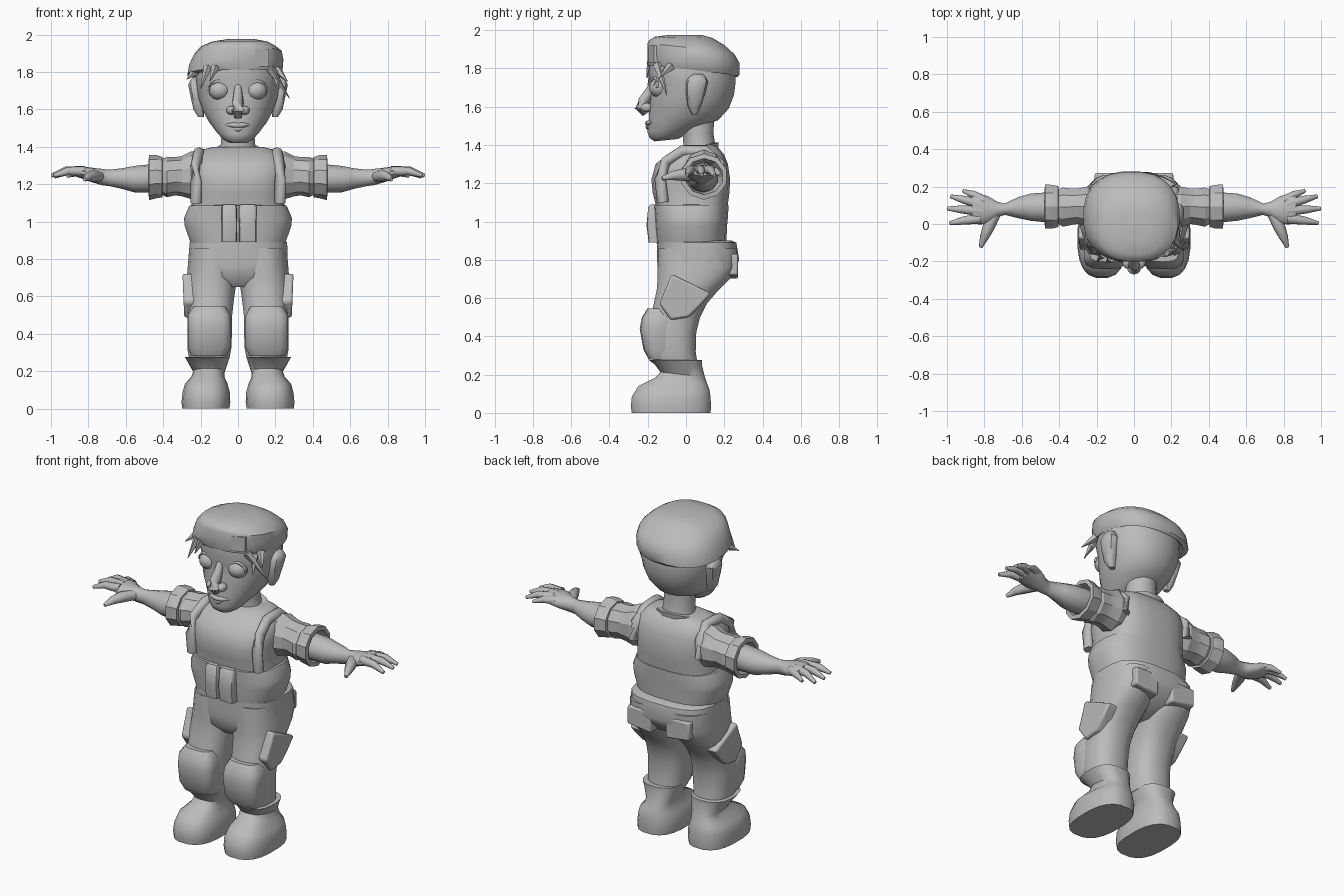
import bpy, bmesh, math
from mathutils import Vector

GREY = bpy.data.materials.new("plain grey")
GREY.diffuse_color = (0.5, 0.5, 0.5, 1)


def finish(name, bm, angle=38):
    bmesh.ops.recalc_face_normals(bm, faces=bm.faces)
    me = bpy.data.meshes.new(name)
    bm.to_mesh(me)
    bm.free()
    ob = bpy.data.objects.new(name, me)
    bpy.context.collection.objects.link(ob)
    me.materials.append(GREY)
    bpy.ops.object.select_all(action='DESELECT')
    ob.select_set(True)
    bpy.context.view_layer.objects.active = ob
    if angle:
        bpy.ops.object.shade_smooth_by_angle(angle=math.radians(angle))
    return ob


def skin(name, rings, angle=38):
    """Bridge point rings and cap both ends."""
    bm = bmesh.new()
    vr = [[bm.verts.new(p) for p in r] for r in rings]
    n = len(vr[0])
    for a, b in zip(vr, vr[1:]):
        for i in range(n):
            j = (i + 1) % n
            bm.faces.new((a[i], a[j], b[j], b[i]))
    bm.faces.new(vr[0])
    bm.faces.new(vr[-1])
    return finish(name, bm, angle)


def oval(a0, a1, b0, b1, n, p):
    """Superellipse outline inside a rectangle."""
    pts = []
    for i in range(n):
        t = 2 * math.pi * (i + 0.5) / n
        c, s = math.cos(t), math.sin(t)
        pts.append(((a0 + a1) / 2 + (a1 - a0) / 2 * math.copysign(abs(c) ** (2 / p), c),
                    (b0 + b1) / 2 + (b1 - b0) / 2 * math.copysign(abs(s) ** (2 / p), s)))
    return pts


def stack(name, rows, side=1, n=20, p=2.4, angle=38):
    """Upright loft; row = z, x0, x1, y0, y1, [slope along y, slope along x]."""
    rings = []
    for z, x0, x1, y0, y1, *sl in rows:
        sy, sx = (sl + [0, 0])[:2]
        rings.append([(side * x, y, z + sy * (y - (y0 + y1) / 2) + sx * (x - (x0 + x1) / 2))
                      for x, y in oval(x0, x1, y0, y1, n, p)])
    return skin(name, rings, angle)


def limb(name, rows, side, n=14, p=2, angle=38):
    """Sideways loft; row = x, y0, y1, z0, z1."""
    return skin(name, [[(side * x, y, z) for y, z in oval(y0, y1, z0, z1, n, p)]
                       for x, y0, y1, z0, z1 in rows], angle)


def tube(name, path, side=1, n=8, angle=60):
    """Tapered tube; path = x, y, z, radius."""
    pts = [Vector((side * x, y, z)) for x, y, z, r in path]
    rings = []
    for i, c in enumerate(pts):
        d = (pts[min(i + 1, len(pts) - 1)] - pts[max(i - 1, 0)]).normalized()
        u = d.cross(Vector((0, 0, 1)) if abs(d.z) < 0.9 else Vector((1, 0, 0))).normalized()
        v = d.cross(u)
        r = path[i][3]
        rings.append([c + r * (math.cos(2 * math.pi * k / n) * u + math.sin(2 * math.pi * k / n) * v)
                      for k in range(n)])
    return skin(name, rings, angle)


def ball(name, c, scale, angle=60):
    bm = bmesh.new()
    bmesh.ops.create_uvsphere(bm, u_segments=16, v_segments=10, radius=1)
    for v in bm.verts:
        v.co = Vector((v.co.x * scale[0], v.co.y * scale[1], v.co.z * scale[2])) + Vector(c)
    return finish(name, bm, angle)


def bevelled(ob, w):
    m = ob.modifiers.new("soft edges", 'BEVEL')
    m.width, m.segments = w, 2


# Trousers: seat block joining both legs
stack("seat", [(0.65, -.08, .08, -.10, .10), (0.70, -.20, .20, -.145, .20), (0.76, -.265, .265, -.15, .26),
               (0.80, -.268, .268, -.153, .28), (0.89, -.26, .265, -.152, .265), (0.90, -.24, .24, -.13, .24)], p=2.9)

# Torso, wide lower belt, collar and pouches
stack("vest", [(.885, -.24, .24, -.145, .205), (1.0, -.26, .26, -.155, .212), (1.09, -.25, .25, -.16, .22),
               (1.15, -.245, .245, -.175, .228), (1.22, -.25, .25, -.182, .232), (1.30, -.255, .255, -.16, .22),
               (1.35, -.235, .235, -.10, .20), (1.385, -.19, .19, -.045, .17), (1.40, -.13, .13, -.01, .15)], n=24, p=2.9)
stack("belt_band", [(.885, -.255, .255, -.155, .212), (.98, -.288, .288, -.163, .216), (1.02, -.29, .29, -.165, .22),
                    (1.085, -.262, .262, -.172, .224), (1.09, -.24, .24, -.15, .21)], n=24, p=2.7)
stack("collar", [(1.345, -.13, .13, -.085, .17, .25), (1.385, -.13, .13, -.06, .175, .25),
                 (1.39, -.10, .10, -.03, .15, .25)], n=12)
for s, w in ((-1, .088), (1, .1)):
    stack("belt_pouch", [(.89, .006, w, -.195, -.12), (.98, .004, w, -.207, -.12), (1.075, .006, w, -.198, -.12),
                         (1.09, .012, w - .006, -.185, -.12)], s, n=12, p=6)

for s in (-1, 1):
    # Chest strap over the shoulder
    tube("shoulder_strap", [(.225, -.12, 1.10, .03), (.225, -.135, 1.22, .03), (.222, -.105, 1.31, .03),
                            (.21, -.02, 1.368, .03), (.205, .10, 1.368, .03), (.215, .175, 1.30, .03),
                            (.225, .185, 1.2, .03)], s)
    # Trouser legs
    stack("trouser_leg", [(.265, .045, .262, -.17, .06), (.32, .035, .272, -.19, .052), (.42, .03, .27, -.19, .055),
                          (.50, .03, .27, -.185, .075), (.57, .022, .272, -.17, .11), (.64, .012, .275, -.155, .17),
                          (.70, 0, .275, -.15, .23), (.76, .0, .27, -.15, .265), (.86, .0, .262, -.145, .265)], s)
    # Knee pad
    stack("knee_pad", [(.28, .06, .25, -.195, -.07), (.33, .038, .27, -.222, -.07), (.44, .035, .27, -.242, -.06),
                       (.50, .04, .27, -.23, -.06), (.545, .065, .24, -.202, -.06)], s, n=14, p=3.4)
    # Slanted thigh pocket
    poly = [(-.075, .725), (.13, .625), (.075, .56), (.015, .50), (-.08, .485), (-.14, .57)]
    bevelled(skin("thigh_pocket", [[(s * .2, y, z) for y, z in poly],
                                   [(s * (.288 + .04 * (z - .5)), y, z) for y, z in poly]]), .012)
    # Seat pocket flap
    bevelled(skin("seat_pocket", [[(s * x, y, z) for x, z in ((.05, .70), (.21, .72), (.21, .83), (.05, .83))]
                                  for y in (.18, .272)]), .01)
    # Boot
    stack("boot", [(0, .045, .30, -.285, .13), (.035, .04, .303, -.29, .133), (.085, .042, .298, -.285, .13),
                   (.13, .055, .285, -.25, .125, -.06), (.165, .072, .25, -.16, .115, -.15),
                   (.20, .07, .24, -.135, .10, -.12), (.25, .052, .27, -.165, .085, -.03),
                   (.275, .045, .285, -.195, .085), (.276, .07, .255, -.15, .06)], s, p=2.6)

    # Rolled sleeve, left faceted
    limb("sleeve", [(.16, 0, .18, 1.13, 1.37), (.25, -.02, .205, 1.12, 1.375), (.30, -.005, .195, 1.135, 1.35),
                    (.335, -.01, .195, 1.14, 1.345), (.38, -.02, .20, 1.13, 1.345), (.42, .005, .185, 1.15, 1.33)],
         s, n=10, angle=20)
    limb("sleeve_cuff", [(.40, .02, .17, 1.16, 1.32), (.405, -.022, .208, 1.13, 1.345), (.435, -.03, .215, 1.125, 1.355),
                         (.475, -.03, .218, 1.115, 1.355), (.478, -.005, .195, 1.14, 1.33), (.43, .01, .17, 1.15, 1.31)],
         s, n=10, angle=20)
    # Forearm and palm
    limb("forearm", [(.36, .01, .165, 1.15, 1.31), (.48, .008, .17, 1.155, 1.305), (.55, .015, .165, 1.155, 1.298),
                     (.62, .03, .145, 1.175, 1.285), (.69, .048, .11, 1.19, 1.277), (.73, .035, .12, 1.195, 1.282),
                     (.78, .0, .15, 1.21, 1.288), (.83, -.005, .165, 1.228, 1.295), (.865, .015, .16, 1.24, 1.293)], s)
    # Fingers and thumb
    for name, path in (
        ("little_finger", [(.80, .125, 1.262, .026), (.86, .158, 1.262, .02), (.915, .178, 1.243, .009)]),
        ("ring_finger", [(.82, .105, 1.268, .028), (.91, .13, 1.27, .021), (.98, .148, 1.24, .01)]),
        ("middle_finger", [(.82, .07, 1.27, .028), (.92, .078, 1.272, .022), (.998, .083, 1.245, .01)]),
        ("index_finger", [(.82, .03, 1.268, .028), (.91, .018, 1.27, .022), (.985, .005, 1.245, .01)]),
        ("thumb", [(.74, .06, 1.24, .03), (.775, -.01, 1.245, .033), (.80, -.07, 1.24, .024), (.82, -.125, 1.225, .01)])):
        tube(name, path, s)

    # Ear, eye, eyelid and nostril
    ear = stack("ear", [(1.56, .18, .215, .03, .06), (1.60, .18, .24, .01, .075), (1.67, .185, .255, 0, .10),
                        (1.73, .185, .268, 0, .115), (1.76, .19, .255, .02, .10), (1.772, .20, .235, .04, .085)], s, n=10)
    ball("eye", (s * .098, -.137, 1.70), (.058, .056, .052))
    tube("eyelid", [(.098 + .058 * math.cos(t), -.168 + .018 * abs(math.cos(t)), 1.70 + .052 * math.sin(t), .008)
                    for t in [math.pi * k / 8 for k in range(9)]], s, 6)
    ball("nostril", (s * .036, -.205, 1.595), (.026, .034, .024))

# Neck, head, nose and lips
stack("neck", [(1.33, -.115, .115, -.02, .17), (1.40, -.095, .095, -.015, .155), (1.46, -.09, .09, -.02, .145),
               (1.56, -.09, .09, -.04, .15)], n=16, p=2)
stack("head", [(1.425, -.055, .055, -.165, -.04, .1), (1.445, -.085, .085, -.19, 0, .1), (1.48, -.115, .115, -.203, .07, .1),
               (1.53, -.155, .155, -.195, .17), (1.59, -.188, .188, -.195, .225), (1.66, -.212, .212, -.185, .252),
               (1.72, -.222, .222, -.182, .26), (1.78, -.228, .228, -.197, .26), (1.85, -.21, .21, -.185, .24)], n=24, p=2.15)
tube("nose", [(0, -.165, 1.73, .018), (0, -.19, 1.68, .024), (0, -.218, 1.63, .032), (0, -.232, 1.595, .038),
              (0, -.21, 1.562, .022)], n=12)
tube("upper_lip", [(-.065, -.178, 1.518, .005), (-.03, -.196, 1.516, .013), (0, -.2, 1.514, .014),
                   (.03, -.196, 1.516, .013), (.065, -.178, 1.518, .005)])
tube("lower_lip", [(-.05, -.18, 1.505, .005), (0, -.197, 1.494, .015), (.05, -.18, 1.505, .005)])

# Soft cap drooping to one side, with a front patch
stack("cap", [(1.80, -.215, .215, -.18, .25, -.11), (1.785, -.235, .228, -.198, .27, -.12, .03),
              (1.80, -.272, .24, -.203, .282, -.12, .06), (1.85, -.262, .244, -.203, .28, -.09, .05),
              (1.90, -.235, .236, -.203, .255, -.12, .03), (1.935, -.20, .205, -.195, .20, -.06),
              (1.962, -.14, .16, -.165, .14, -.02), (1.975, -.06, .09, -.09, .08)], n=24, p=2.4)
skin("cap_patch", [[(x, y0 + dy, z) for x, z, y0 in ((.09, 1.83, -.188), (.165, 1.83, -.16),
                                                  (.165, 1.92, -.16), (.09, 1.92, -.188))] for dy in (.03, -.008)])

# Stray hair tufts at the hairline
for a, b in (((-.16, -.16, 1.83), (-.20, -.20, 1.71)), ((-.12, -.18, 1.83), (-.15, -.205, 1.75)),
             ((-.23, -.06, 1.80), (-.275, -.12, 1.76)), ((.17, -.15, 1.82), (.275, -.10, 1.66)),
             ((.21, -.08, 1.81), (.265, -.14, 1.75)), ((.19, -.11, 1.80), (.22, -.17, 1.71))):
    tube("hair_tuft", [(*a, .025), (*b, .002)], n=5, angle=20)
